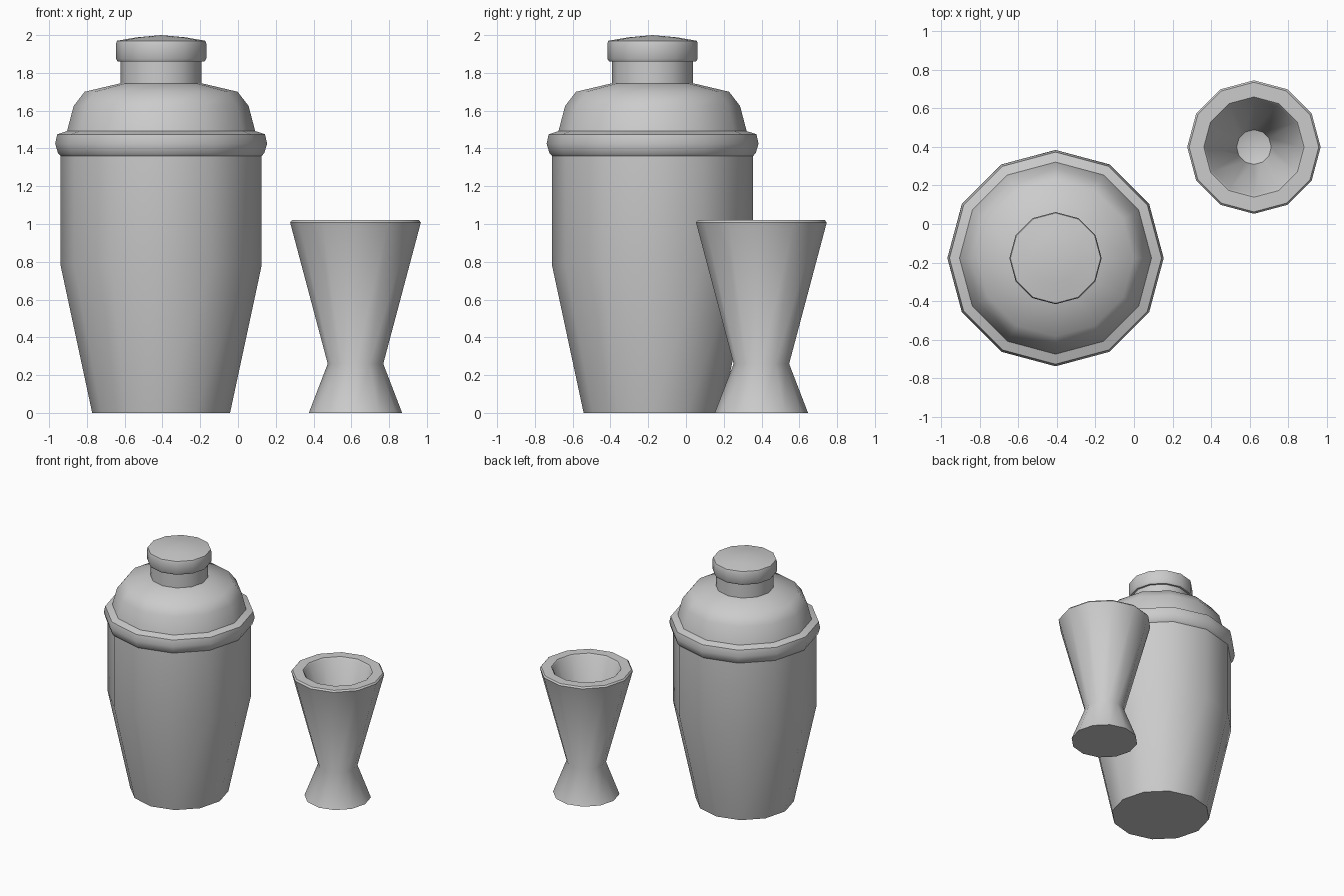
import bpy, bmesh, math

if "Cube" in bpy.data.objects:
    bpy.data.objects.remove(bpy.data.objects["Cube"])

SIDES = 12


def lathe(name, profile, location):
    """Revolve (radius, height) points around z; radius 0 closes to a point."""
    bm = bmesh.new()
    rings = []
    for r, z in profile:
        if r == 0:
            rings.append([bm.verts.new((0, 0, z))] * SIDES)
        else:
            rings.append([bm.verts.new((r * math.cos(2 * math.pi * i / SIDES),
                                        r * math.sin(2 * math.pi * i / SIDES), z))
                          for i in range(SIDES)])
    for low, high in zip(rings, rings[1:]):
        for i in range(SIDES):
            j = (i + 1) % SIDES
            corners = [low[i], low[j], high[j], high[i]]
            bm.faces.new(list(dict.fromkeys(corners)))
    mesh = bpy.data.meshes.new(name)
    bm.to_mesh(mesh)
    bm.free()
    obj = bpy.data.objects.new(name, mesh)
    obj.location = location
    bpy.context.collection.objects.link(obj)
    bpy.ops.object.select_all(action='DESELECT')
    obj.select_set(True)
    bpy.context.view_layer.objects.active = obj
    bpy.ops.object.shade_smooth_by_angle(angle=math.radians(42))
    return obj


shaker = (-0.407, -0.177, 0)
jigger = (0.622, 0.399, 0)

# Tapered cup with closed base
lathe("shaker_cup", [(0, 0), (0.365, 0), (0.532, 0.78), (0.532, 1.36)], shaker)

# Raised band where the lid meets the cup
lathe("shaker_band", [(0.532, 1.36), (0.546, 1.375), (0.561, 1.425),
                      (0.55, 1.475), (0.498, 1.492)], shaker)

# Domed lid and neck
lathe("shaker_lid", [(0.498, 1.492), (0.463, 1.625), (0.405, 1.70),
                     (0.215, 1.745), (0.215, 1.86)], shaker)

# Small cap
lathe("shaker_cap", [(0.215, 1.86), (0.23, 1.86), (0.239, 1.875), (0.239, 1.955),
                     (0.234, 1.97), (0.13, 1.988), (0, 2.0)], shaker)

# Measuring cup: flared foot, waist, thick rim and hollow interior
lathe("measuring_cup", [(0, 0), (0.247, 0), (0.147, 0.26), (0.346, 1.008),
                        (0.336, 1.02), (0.26, 1.02), (0.25, 1.008),
                        (0.09, 0.36), (0, 0.33)], jigger)
